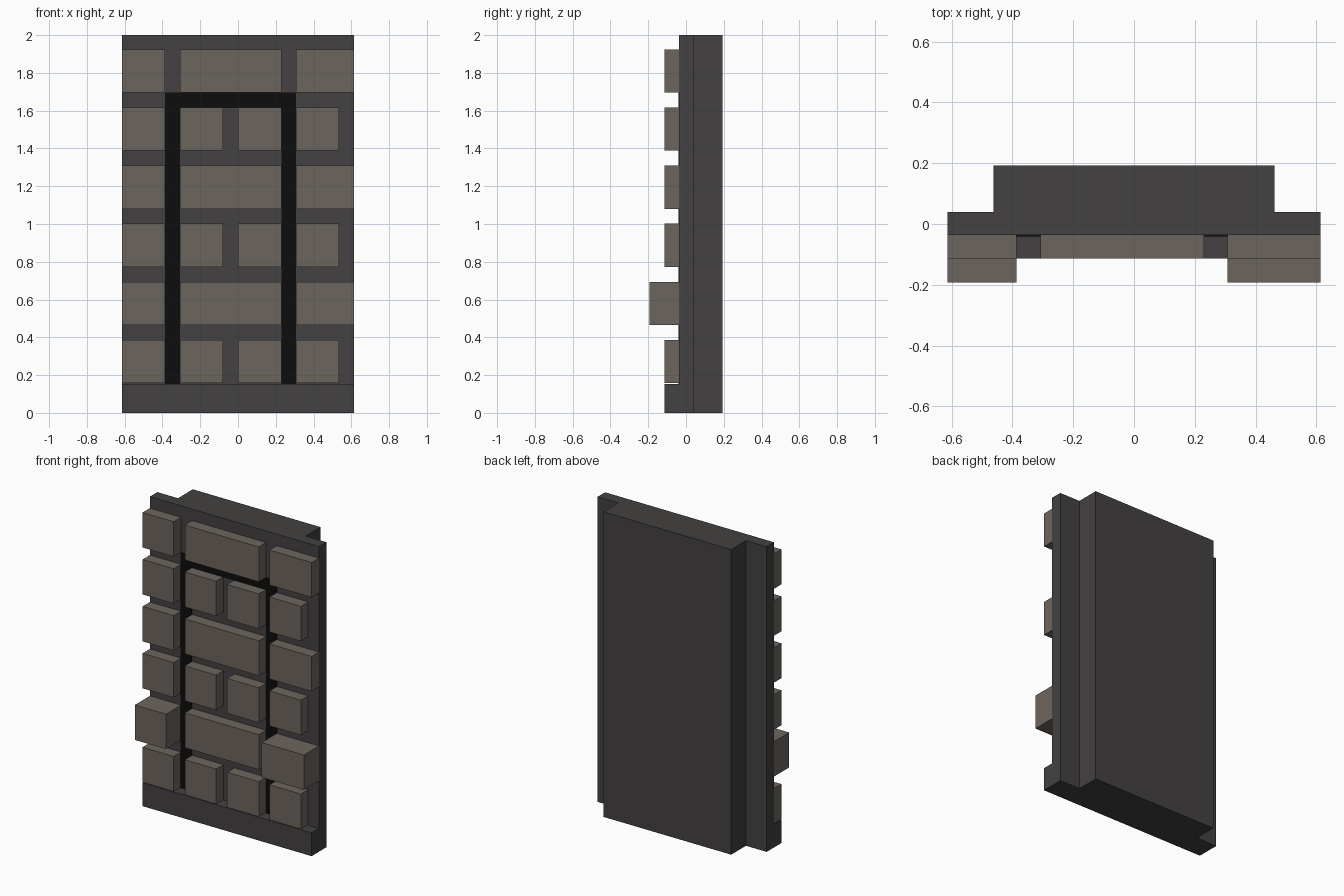
import bpy
import bmesh
from mathutils import Matrix, Vector

cube = bpy.data.objects.get("Cube")
if cube:
    bpy.data.objects.remove(cube, do_unlink=True)


def material(name, rgb):
    m = bpy.data.materials.new(name)
    m.use_nodes = True
    m.diffuse_color = (*rgb, 1)
    bsdf = m.node_tree.nodes["Principled BSDF"]
    bsdf.inputs["Base Color"].default_value = (*rgb, 1)
    bsdf.inputs["Roughness"].default_value = 0.9
    return m


DARK = material("dark stone", (0.057, 0.053, 0.052))
BROWN = material("brown brick", (0.152, 0.130, 0.114))
BLACK = material("black gap", (0.004, 0.004, 0.004))


def box(name, mat, x, y, z):
    """Box from (min, max) ranges on each axis."""
    spans = (x, y, z)
    centre = Vector([(a + b) / 2 for a, b in spans])
    size = Vector([b - a for a, b in spans])
    bm = bmesh.new()
    bmesh.ops.create_cube(bm, size=1, matrix=Matrix.Diagonal((*size, 1)))
    me = bpy.data.meshes.new(name)
    bm.to_mesh(me)
    bm.free()
    me.materials.append(mat)
    ob = bpy.data.objects.new(name, me)
    ob.location = centre
    bpy.context.collection.objects.link(ob)
    return ob


W = 0.613        # half width of the wall
FACE = -0.037    # front of the slab
BRICK = -0.113   # front of the flush bricks
PUSHED = -0.193  # front of the two protruding bricks

# Wall slab, thicker back panel and bottom ledge
box("wall_slab", DARK, (-W, W), (FACE, 0.04), (0, 2))
box("back_panel", DARK, (-0.463, 0.463), (0.04, 0.193), (0, 2))
box("bottom_ledge", DARK, (-W, W), (BRICK, FACE), (0, 0.153))

# Hidden door outline: thin black plates in the joints
LEFT, RIGHT = (0.23, 0.307), (-0.387, -0.307)
plate = (FACE - 0.004, FACE)
box("door_gap_left", BLACK, LEFT, plate, (0.153, 1.615))
box("door_gap_right", BLACK, RIGHT, plate, (0.153, 1.615))
box("door_gap_top", BLACK, (RIGHT[0], LEFT[1]), plate, (1.615, 1.695))

# Six courses of bricks, alternating between four and three per course
FOUR = [(-W, -0.387), (-0.307, -0.08), (0.0, 0.23), (0.307, 0.535)]
THREE = [(-W, -0.387), (-0.307, 0.23), (0.307, W)]
for row in range(6):
    top = 0.386 + 0.3077 * row
    bricks = THREE if row % 2 else FOUR
    for col, span in enumerate(bricks):
        # The outer bricks of the second course stick out
        front = PUSHED if row == 1 and col != 1 else BRICK
        box(f"brick_row{row + 1}_{col + 1}", BROWN, span,
            (front, FACE), (max(top - 0.229, 0.153), top))
